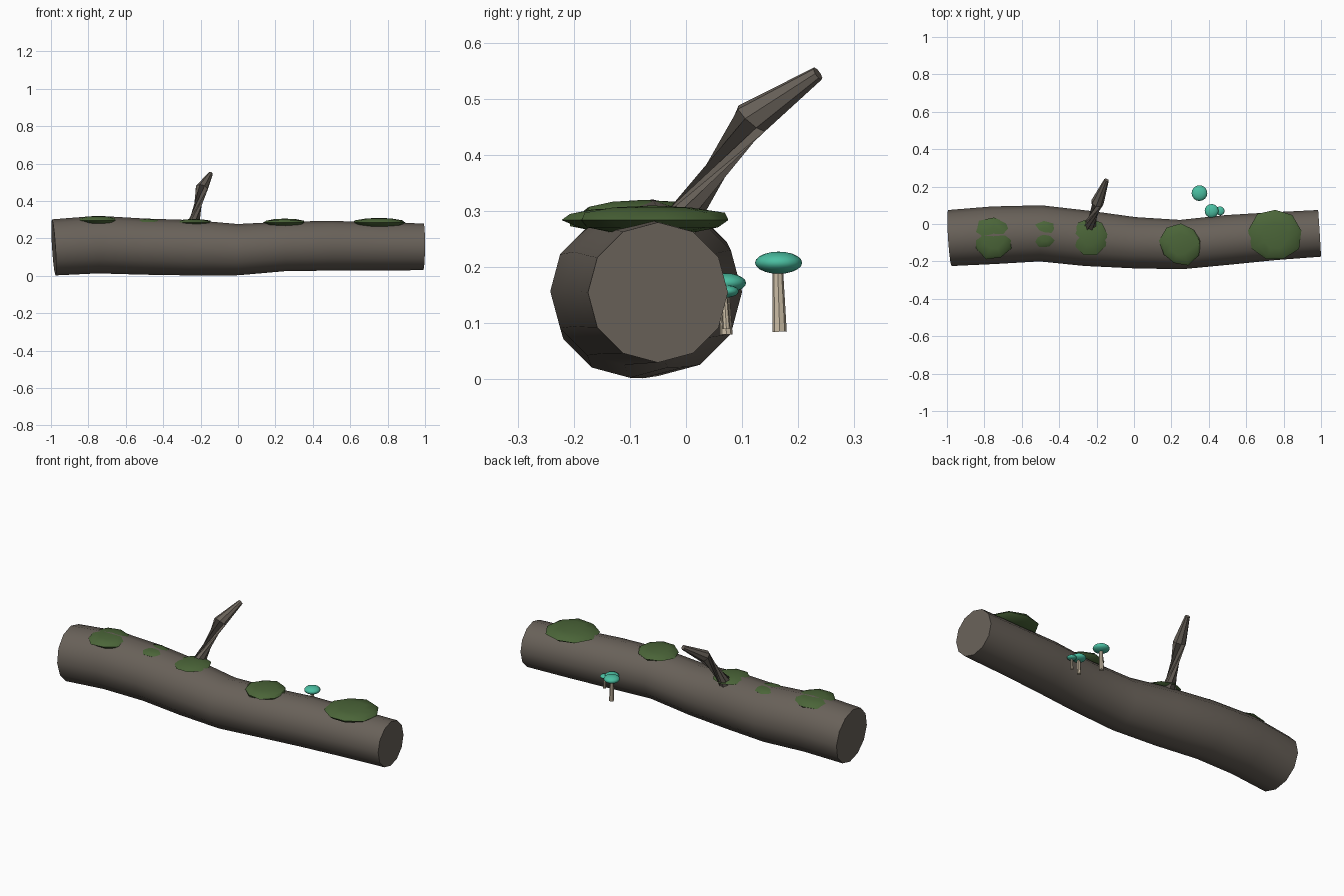
import bpy, bmesh, math, random
from mathutils import Vector

cube = bpy.data.objects.get("Cube")
if cube:
    bpy.data.objects.remove(cube, do_unlink=True)


def material(name, rgb):
    m = bpy.data.materials.new(name)
    m.use_nodes = True
    m.diffuse_color = (*rgb, 1)
    m.node_tree.nodes["Principled BSDF"].inputs["Base Color"].default_value = (*rgb, 1)
    return m


bark = material("bark", (0.14, 0.12, 0.10))
moss = material("moss", (0.07, 0.13, 0.04))
cap_teal = material("cap teal", (0.07, 0.52, 0.36))
stem_cream = material("stem cream", (0.60, 0.51, 0.38))


def finish(bm, name, mat, angle=40):
    """Turn a bmesh into a smooth-shaded object with sharp rims."""
    bmesh.ops.recalc_face_normals(bm, faces=bm.faces)
    mesh = bpy.data.meshes.new(name)
    bm.to_mesh(mesh)
    bm.free()
    mesh.materials.append(mat)
    ob = bpy.data.objects.new(name, mesh)
    bpy.context.collection.objects.link(ob)
    bpy.ops.object.select_all(action="DESELECT")
    ob.select_set(True)
    bpy.context.view_layer.objects.active = ob
    bpy.ops.object.shade_smooth_by_angle(angle=math.radians(angle))
    return ob


def tube(name, path, sides, mat):
    """Closed tube through (x, y, z, radius) points, rings square to the path."""
    bm = bmesh.new()
    pts = [Vector(p[:3]) for p in path]
    rings = []
    for i, p in enumerate(pts):
        tangent = (pts[min(i + 1, len(pts) - 1)] - pts[max(i - 1, 0)]).normalized()
        ref = Vector((0, 0, 1)) if abs(tangent.z) < 0.8 else Vector((0, 1, 0))
        side = tangent.cross(ref).normalized()
        up = side.cross(tangent)
        ring = []
        for k in range(sides):
            a = math.tau * k / sides
            ring.append(bm.verts.new(p + path[i][3] * (math.cos(a) * up + math.sin(a) * side)))
        rings.append(ring)
    for r0, r1 in zip(rings, rings[1:]):
        for k in range(sides):
            n = (k + 1) % sides
            bm.faces.new((r0[k], r0[n], r1[n], r1[k]))
    bm.faces.new(rings[0])
    bm.faces.new(rings[-1])
    return finish(bm, name, mat)


def blob(name, centre, radius, height, mat, segments, rings, jitter=0):
    """Flattened sphere with optional irregular outline."""
    bm = bmesh.new()
    bmesh.ops.create_uvsphere(bm, u_segments=segments, v_segments=rings, radius=1)
    for v in bm.verts:
        s = radius * (1 + random.uniform(-jitter, jitter))
        v.co = Vector(centre) + Vector((v.co.x * s, v.co.y * s, v.co.z * height))
    return finish(bm, name, mat)


random.seed(4)

# Fallen log
tube("log", [
    (-0.985, -0.075, 0.152, 0.15), (-0.75, -0.06, 0.167, 0.154),
    (-0.5, -0.05, 0.156, 0.15), (-0.25, -0.077, 0.15, 0.148),
    (0, -0.1, 0.14, 0.137), (0.25, -0.11, 0.157, 0.132),
    (0.5, -0.085, 0.161, 0.133), (0.75, -0.065, 0.157, 0.128),
    (0.992, -0.05, 0.155, 0.125)], 12, bark)

# Broken branch
tube("branch", [(-0.247, -0.045, 0.23, 0.046), (-0.195, 0.117, 0.465, 0.034),
                (-0.147, 0.235, 0.545, 0.013)], 8, bark)

# Moss patches along the top
patches = [(-0.75, -0.075, 0.295, 0.115, 0.025), (-0.48, -0.055, 0.288, 0.075, 0.016),
           (-0.235, -0.07, 0.286, 0.095, 0.018), (0.25, -0.11, 0.284, 0.112, 0.022),
           (0.755, -0.06, 0.284, 0.142, 0.026)]
for i, (x, y, z, r, h) in enumerate(patches, 1):
    blob(f"moss_patch_{i}", (x, y, z), r, h, moss, 9, 6, 0.07)

# Mushrooms behind the log: x, y, foot height, cap height, cap radius
mushrooms = [(0.35, 0.165, 0.085, 0.208, 0.042), (0.415, 0.07, 0.08, 0.172, 0.037),
             (0.46, 0.07, 0.09, 0.157, 0.024)]
for i, (x, y, foot, top, r) in enumerate(mushrooms, 1):
    tube(f"mushroom_stem_{i}", [(x, y + 0.002, foot, r * 0.3), (x, y - 0.002, top, r * 0.22)],
         8, stem_cream)
    blob(f"mushroom_cap_{i}", (x, y, top), r, r * 0.47, cap_teal, 16, 10)
